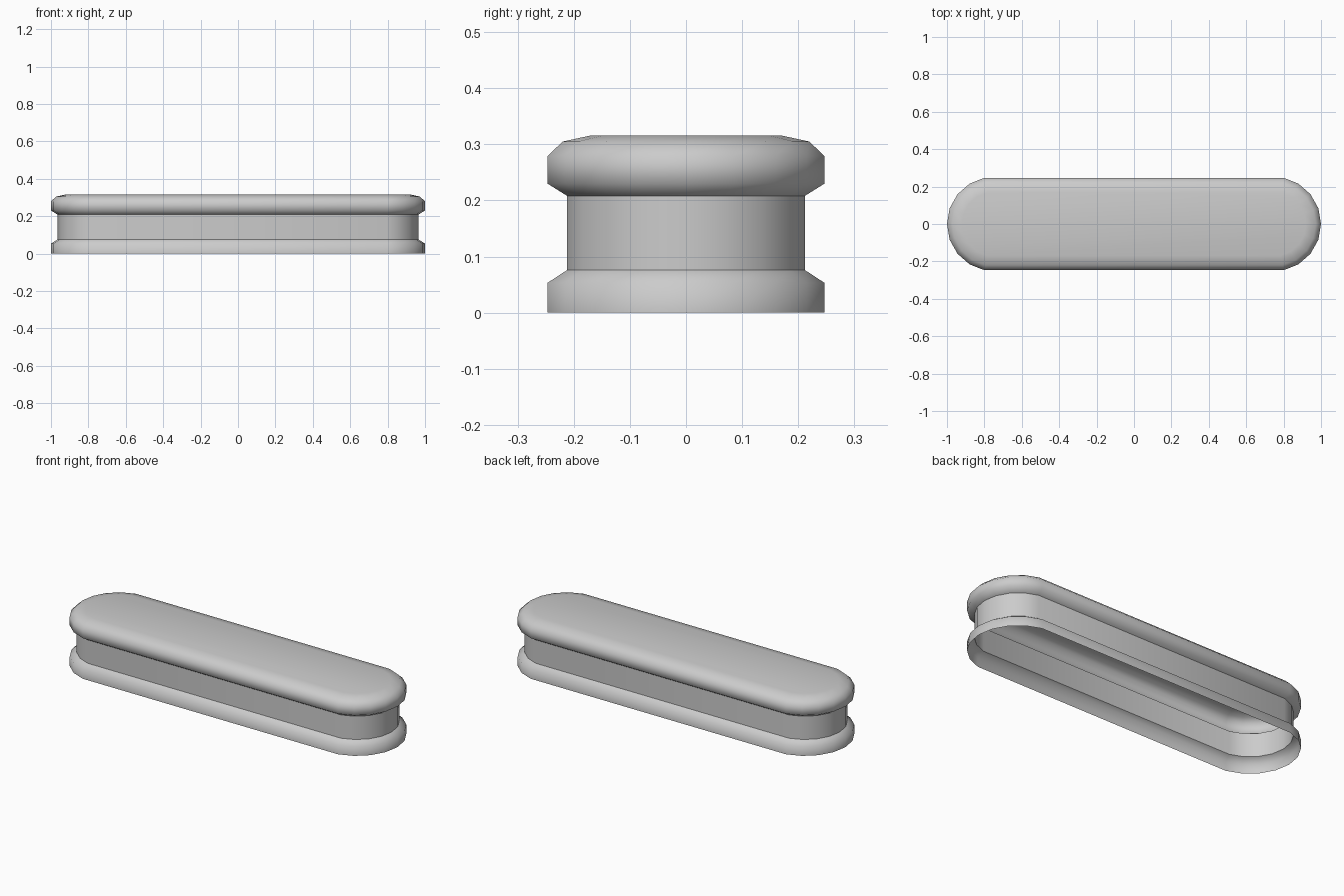
import bpy, bmesh, math

if "Cube" in bpy.data.objects:
    bpy.data.objects.remove(bpy.data.objects["Cube"])

# Side profile: (inset from the widest outline, height)
PROFILE = [(0.0, 0.0), (0.0, 0.053), (0.036, 0.076), (0.036, 0.208),
           (0.0, 0.23), (0.0, 0.279), (0.028, 0.305), (0.08, 0.316)]
NECK_RINGS = (2, 3)          # crisp edges where the neck meets the lips
CENTRE_X, RADIUS, SWEEP, STEPS = 0.7475, 0.2525, math.radians(78), 4


def outline(inset):
    """Rounded-end slot outline, counter-clockwise."""
    pts = []
    for side in (1, -1):
        for i in range(-STEPS, STEPS + 1):
            a = SWEEP * i / STEPS
            r = RADIUS - inset
            pts.append((side * (CENTRE_X + r * math.cos(a)), side * r * math.sin(a)))
    return pts


bm = bmesh.new()
rings = [[bm.verts.new((x, y, z)) for x, y in outline(d)] for d, z in PROFILE]
n = len(rings[0])

# Walls of the open-bottomed shell
for low, high in zip(rings, rings[1:]):
    for i in range(n):
        j = (i + 1) % n
        bm.faces.new((low[i], low[j], high[j], high[i]))

# Flat lid
bm.faces.new(rings[-1])

for f in bm.faces:
    f.smooth = True
for k in NECK_RINGS:
    for i in range(n):
        bm.edges.get((rings[k][i], rings[k][(i + 1) % n])).smooth = False

mesh = bpy.data.meshes.new("grooved_slot_cap")
bm.to_mesh(mesh)
bm.free()
cap = bpy.data.objects.new("grooved_slot_cap", mesh)
bpy.context.collection.objects.link(cap)
